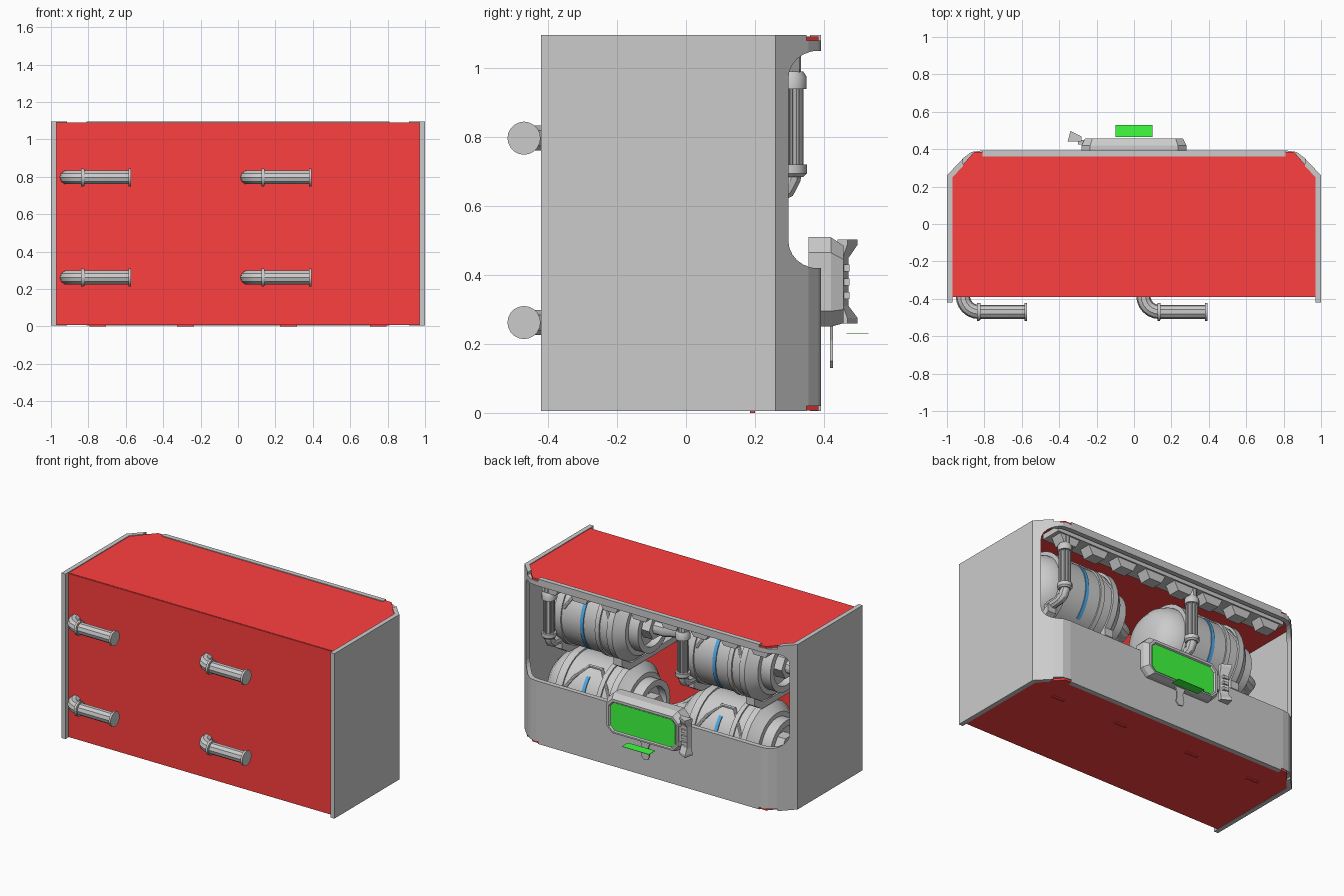
import bpy, bmesh
from math import sin, cos, pi, radians
from mathutils import Matrix, Vector

if "Cube" in bpy.data.objects:
    bpy.data.objects.remove(bpy.data.objects["Cube"])


def material(name, rgb):
    m = bpy.data.materials.new(name)
    m.diffuse_color = (*rgb, 1)
    m.use_nodes = True
    m.node_tree.nodes["Principled BSDF"].inputs["Base Color"].default_value = m.diffuse_color
    return m


RED = material("red", (1, 0.05, 0.05))
GREEN = material("green", (0.05, 1, 0.05))
BLUE = material("blue", (0.08, 0.4, 0.8))


def finish(name, bm, mat=None, smooth=False):
    bmesh.ops.recalc_face_normals(bm, faces=bm.faces)
    me = bpy.data.meshes.new(name)
    bm.to_mesh(me)
    bm.free()
    ob = bpy.data.objects.new(name, me)
    bpy.context.collection.objects.link(ob)
    if mat:
        me.materials.append(mat)
    if smooth:
        bpy.ops.object.select_all(action='DESELECT')
        ob.select_set(True)
        bpy.context.view_layer.objects.active = ob
        bpy.ops.object.shade_smooth_by_angle(angle=radians(35))
    return ob


def loft(name, rings, mat=None):
    bm = bmesh.new()
    vs = [[bm.verts.new(p) for p in r] for r in rings]
    n = len(vs[0])
    for a, b in zip(vs, vs[1:]):
        for i in range(n):
            bm.faces.new((a[i], a[(i + 1) % n], b[(i + 1) % n], b[i]))
    bm.faces.new(vs[0])
    bm.faces.new(vs[-1])
    return finish(name, bm, mat)


def prism(name, pts, axis, lo, hi, mat=None):
    place = {'z': lambda p, h: (p[0], p[1], h), 'y': lambda p, h: (p[0], h, p[1]),
             'x': lambda p, h: (h, p[0], p[1])}[axis]
    return loft(name, [[place(p, h) for p in pts] for h in (lo, hi)], mat)


def box(name, x, y, z, mat=None):
    return prism(name, [(x[0], y[0]), (x[1], y[0]), (x[1], y[1]), (x[0], y[1])], 'z', *z, mat)


def lathe(name, profile, origin, axis='x', mat=None, steps=32, start=0.0, angle=2 * pi):
    """Spin (distance, radius) points about an axis; start angle is measured from +y."""
    bm = bmesh.new()
    vs = [bm.verts.new((t, r * cos(start), r * sin(start))) for t, r in profile]
    es = [bm.edges.new(p) for p in zip(vs, vs[1:])]
    bmesh.ops.spin(bm, geom=vs + es, cent=(0, 0, 0), axis=(1, 0, 0), angle=angle, steps=steps)
    bmesh.ops.remove_doubles(bm, verts=bm.verts, dist=1e-5)
    if axis == 'z':
        bm.transform(Matrix.Rotation(-pi / 2, 4, 'Y'))
    bm.transform(Matrix.Translation(origin))
    return finish(name, bm, mat, True)


def tube(name, path, r, mat=None):
    cu = bpy.data.curves.new(name, 'CURVE')
    cu.dimensions, cu.bevel_depth, cu.bevel_resolution, cu.use_fill_caps = '3D', r, 3, True
    sp = cu.splines.new('POLY')
    sp.points.add(len(path) - 1)
    for p, co in zip(sp.points, path):
        p.co = (*co, 1)
    tmp = bpy.data.objects.new(name, cu)
    bpy.context.collection.objects.link(tmp)
    dg = bpy.context.evaluated_depsgraph_get()
    bm = bmesh.new()
    bm.from_mesh(tmp.evaluated_get(dg).to_mesh())
    bpy.data.objects.remove(tmp)
    return finish(name, bm, mat, True)


def disc(r, a, b):
    return [(a, 0), (a, r), (b, r), (b, 0)]


def cut(ob, cutters):
    for c in cutters:
        m = ob.modifiers.new("cut", 'BOOLEAN')
        m.operation, m.object, m.solver = 'DIFFERENCE', c, 'EXACT'
    dg = bpy.context.evaluated_depsgraph_get()
    me = bpy.data.meshes.new_from_object(ob.evaluated_get(dg))
    ob.modifiers.clear()
    ob.data = me
    for c in cutters:
        bpy.data.objects.remove(c)


# Grey wrap-around casing with a wide rounded opening at the back
outer = [(1, -.42), (1, .26), (.91, .355), (.87, .385), (.82, .392)]
inner = [(.97, -.42), (.97, .25), (.895, .33), (.86, .355), (.82, .36)]
half = outer + [(-x, y) for x, y in outer[::-1]]
casing = prism("casing", half + [(-x, y) for x, y in inner] + inner[::-1], 'z', .005, 1.097)
hole, R = [], .08
for cx, cz, a0 in ((.885, .97, 0), (-.885, .97, 90), (-.885, .5, 180), (.885, .5, 270)):
    for k in range(7):
        a = radians(a0 + 15 * k)
        hole.append((cx + R * cos(a), cz + R * sin(a)))
cutters = [prism("opening_cutter", hole, 'y', .2, .6)]
for s in (-1, 1):
    for z in ((1.08, 1.2), (-.1, .02)):
        cutters.append(box("notch_cutter", sorted((s * .81, s * .915)), (.3, .6), z))
for c in cutters:
    c.hide_render = True
cut(casing, cutters)

# Red front, top and bottom panels
box("front_panel", (-.97, .97), (-.39, -.375), (.008, 1.09), RED)
plan = [(-.97, -.385), (.97, -.385), (.97, .255), (.855, .385), (-.855, .385), (-.97, .255)]
prism("top_panel", plan, 'z', 1.075, 1.092, RED)
prism("bottom_panel", plan, 'z', .007, .022, RED)
for x in (-.75, -.28, .27, .75):
    box("foot", (x - .045, x + .045), (.185, .2), (0, .01), RED)

# Ceiling beam with hanging blocks inside the opening
box("ceiling_beam", (-.87, .87), (.2, .34), (1.04, 1.078))
for i in range(8):
    x = -.77 + .22 * i
    prism("ceiling_block", [(x - .08, 1.05), (x - .045, .985), (x + .045, .985), (x + .08, 1.05)],
          'y', .25, .33)

# Four tanks with straps, blue bands and pipes
C = .02
TANK = [(.34, 0), (.34, .09), (.32, .15), (.28, .195), (.22, .222), (.2, .225), (.2, .25),
        (.15, .25), (.15, .24), (-.1, .24), (-.1, .25), (-.13, .25), (-.13, .24), (-.19, .24),
        (-.19, .255), (-.23, .255), (-.25, .235), (-.29, .2), (-.29, .17), (-.36, .17),
        (-.36, .13), (-.31, .13), (-.31, 0)]
for zc in (.8, .265):
    for b in (.58, -.39):
        o = Vector((b, C, zc))
        lathe("tank", TANK, o)
        lathe("blue_band", [(-.012, .238), (-.012, .245), (.012, .245), (.012, .238)], o,
              mat=BLUE, steps=14, start=radians(-50), angle=radians(95))
        strap = [(-.2, 15), (-.15, 35), (-.06, 62), (.03, 62), (.09, 40), (.14, 18)]
        tube("strap", [o + Vector((t, .24 * cos(radians(a)), .24 * sin(radians(a))))
                       for t, a in strap], .011)
        lathe("end_hub", disc(.08, -.38, -.28), o, steps=6)

        # outlet pipe through the front panel, turning to run along it
        px = b - .52
        tube("inner_outlet", [o + Vector((-.3, 0, 0)), o + Vector((-.44, 0, 0)),
                              o + Vector((-.5, -.03, 0)), (px, C - .1, zc), (px, -.38, zc)], .045)
        z = zc - .003
        x0 = px - .01 if b > 0 else px - .005
        bend = [(x0 + .085 - .085 * cos(a), -.385 - .085 * sin(a), z)
                for a in [radians(15 * k) for k in range(7)]]
        tube("outlet_pipe", [(x0, -.375, z)] + bend + [(x0 + .34, -.47, z)], .038)
        for t in (.075, .33):
            lathe("outlet_flange", disc(.048, x0 + t, x0 + t + .014), (0, -.47, z), steps=20)
        lathe("wall_collar", disc(.046, -.008, .008), (x0 + .085, -.468, z), steps=20)

# Ribbed vertical feed pipes in front of the upper tanks
for x in (.79, -.19):
    o = (x, .305, 0)
    lathe("feed_pipe", disc(.026, .69, .99), o, 'z', steps=16)
    lathe("feed_top_flange", [(.94, 0), (.94, .045), (.975, .045), (.99, .035), (.99, 0)], o, 'z',
          steps=12)
    lathe("feed_bottom_flange", [(.685, 0), (.685, .036), (.695, .046), (.72, .046), (.72, 0)], o,
          'z', steps=12)
    for k in range(8):
        a = k * pi / 4
        tube("feed_rib", [(x + .03 * cos(a), .305 + .03 * sin(a), h) for h in (.7, .96)], .006)
    tube("feed_elbow", [(x, .305, .7), (x, .305, .68), (x, .29, .65), (x, .26, .635),
                        (x, .15, .63)], .03)
    tube("feed_top", [(x, .305, .98), (x, .305, 1.05)], .03)

# Rails carrying the upper tanks
for x in (.8, .36, -.17, -.61):
    prism("tank_rail", [(-.37, .52), (.12, .52), (.2, .57), (.2, .62), (.1, .56), (-.37, .56)],
          'x', x - .03, x + .03)


# Control console: lofted housing with cut corners and a green screen
def octagon(y, hx, z0, z1, c):
    return [(-hx + c, y, z0), (hx - c, y, z0), (hx, y, z0 + c), (hx, y, z1 - c),
            (hx - c, y, z1), (-hx + c, y, z1), (-hx, y, z1 - c), (-hx, y, z0 + c)]


loft("console", [octagon(.355, .28, .25, .51, .045), octagon(.42, .28, .25, .51, .045),
                 octagon(.457, .262, .26, .485, .04), octagon(.457, .246, .27, .468, .03),
                 octagon(.447, .24, .275, .463, .03)])
loft("screen", [octagon(.44, .235, .278, .46, .028), octagon(.45, .235, .278, .46, .028)], GREEN)
box("projected_keypad", (-.1, .1), (.465, .53), (.229, .231), GREEN)
prism("console_tag", [(-.04, .26), (.04, .26), (.025, .21), (.03, .15), (.012, .13), (-.02, .135),
                      (-.03, .16), (-.02, .21)], 'y', .418, .427)

# Card reader beside the console
foot = [(-.355, .44), (-.28, .44), (-.28, .468), (-.34, .498)]
slim = [(-.35, .44), (-.283, .44), (-.283, .455), (-.338, .472)]
heights = [(.26, foot), (.275, foot), (.31, slim), (.45, slim), (.488, foot), (.503, foot)]
loft("card_reader", [[(x, y, z) for x, y in p] for z, p in heights])
for z in (.34, .38, .42):
    box("reader_slot", (-.335, -.295), (.45, .475), (z - .01, z + .01))
box("reader_mount", (-.3, -.25), (.425, .45), (.33, .43))
